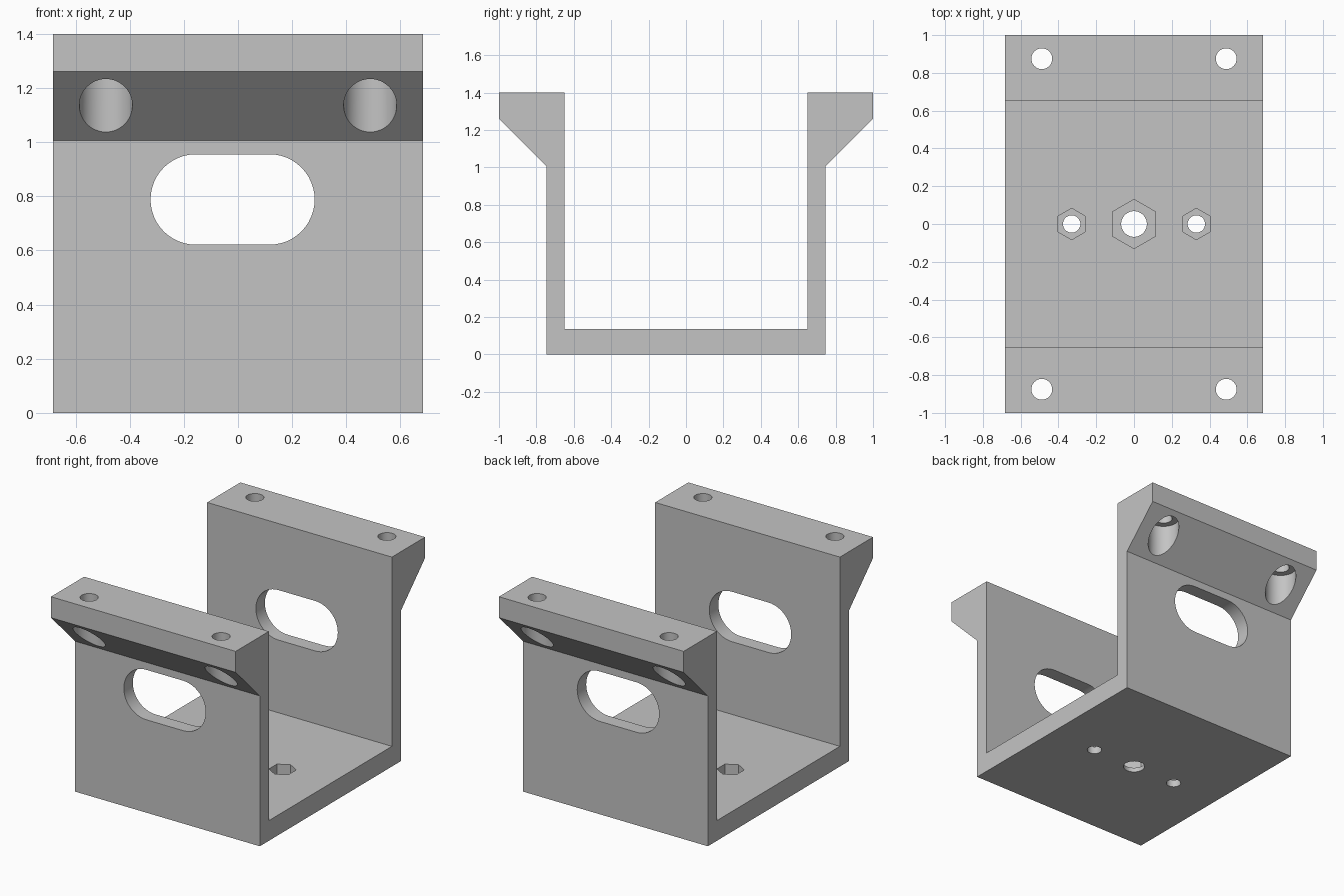
import bpy
import bmesh
from math import pi, cos, sin
from mathutils import Matrix

cube = bpy.data.objects.get("Cube")
if cube:
    bpy.data.objects.remove(cube, do_unlink=True)

grey = bpy.data.materials.new("plain_grey")
grey.use_nodes = True
colour = (0.55, 0.55, 0.55, 1)
grey.diffuse_color = colour
grey.node_tree.nodes["Principled BSDF"].inputs["Base Color"].default_value = colour

WIDTH = 0.683
FLOOR = 0.135


def prism(name, points, depth, matrix):
    """Extrude a flat outline along its local z, then place it."""
    bm = bmesh.new()
    face = bm.faces.new([bm.verts.new((x, y, 0)) for x, y in points])
    grown = bmesh.ops.extrude_face_region(bm, geom=[face])
    verts = [v for v in grown["geom"] if isinstance(v, bmesh.types.BMVert)]
    bmesh.ops.translate(bm, verts=verts, vec=(0, 0, depth))
    bmesh.ops.recalc_face_normals(bm, faces=bm.faces)
    bm.transform(matrix)
    mesh = bpy.data.meshes.new(name)
    bm.to_mesh(mesh)
    bm.free()
    mesh.materials.append(grey)
    obj = bpy.data.objects.new(name, mesh)
    bpy.context.collection.objects.link(obj)
    return obj


def ring(radius, sides, start=0.0):
    angles = [start + 2 * pi * i / sides for i in range(sides)]
    return [(radius * cos(a), radius * sin(a)) for a in angles]


def cut(body, cutter):
    cutter.hide_render = True
    mod = body.modifiers.new("cut", "BOOLEAN")
    mod.operation = "DIFFERENCE"
    mod.solver = "EXACT"
    mod.object = cutter
    bpy.context.view_layer.objects.active = body
    bpy.ops.object.modifier_apply(modifier=mod.name)
    bpy.data.objects.remove(cutter, do_unlink=True)


def drill(body, x, y, z0, z1, radius, sides=48, start=0.0):
    cut(body, prism("drill", ring(radius, sides, start), z1 - z0,
                    Matrix.Translation((x, y, z0))))


# U-shaped bracket with flared lips, extruded along x
half = [(0.745, 0), (0.745, 1.005), (1, 1.26), (1, 1.4), (0.65, 1.4), (0.65, FLOOR)]
profile = half + [(-y, z) for y, z in reversed(half)]
along_x = Matrix(((0, 0, 1, -WIDTH), (1, 0, 0, 0), (0, 1, 0, 0), (0, 0, 0, 1)))
bracket = prism("bracket", profile, 2 * WIDTH, along_x)

# Rounded slot through both walls
r, reach = 0.167, 0.136
slot = []
for side in (1, -1):
    for i in range(25):
        a = -pi / 2 + pi * i / 24
        slot.append((side * (reach + r * cos(a)), side * r * sin(a)))
along_y = Matrix(((1, 0, 0, -0.02), (0, 0, -1, 1.1), (0, 1, 0, 0.788), (0, 0, 0, 1)))
cut(bracket, prism("slot", slot, 2.2, along_y))

# Counterbored screw holes in the lips
for x in (-0.488, 0.488):
    for y in (-0.875, 0.875):
        drill(bracket, x, y, 0.9, 1.26, 0.098)
        drill(bracket, x, y, 1.2, 1.5, 0.055)

# Hexagonal nut pockets with through holes in the floor
for x, hex_radius, hole_radius, pocket in (
        (0, 0.13, 0.068, 0.03), (-0.33, 0.083, 0.046, 0.05), (0.33, 0.083, 0.046, 0.05)):
    drill(bracket, x, 0, pocket, 0.3, hex_radius, 6, pi / 6)
    drill(bracket, x, 0, -0.1, 0.2, hole_radius)

# Smooth the round bores, keep all other edges sharp
bpy.ops.object.select_all(action="DESELECT")
bracket.select_set(True)
bpy.context.view_layer.objects.active = bracket
bpy.ops.object.shade_smooth_by_angle(angle=pi / 6)
